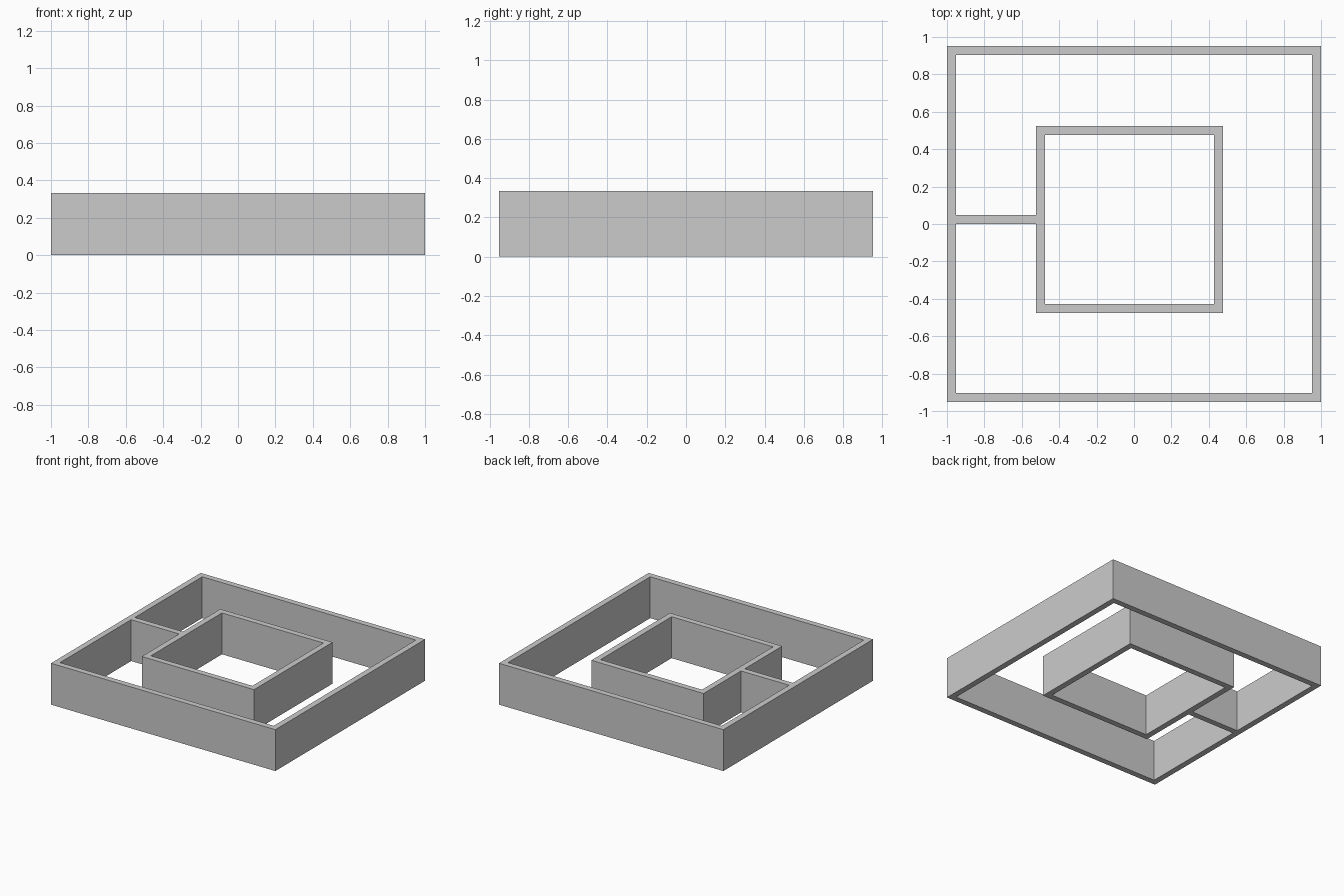
import bpy, bmesh

if "Cube" in bpy.data.objects:
    bpy.data.objects.remove(bpy.data.objects["Cube"])

U = 1 / 21        # wall thickness, used as the layout module
H = 7 * U         # wall height


def make_object(name, bm):
    bmesh.ops.recalc_face_normals(bm, faces=bm.faces)
    mesh = bpy.data.meshes.new(name)
    bm.to_mesh(mesh)
    bm.free()
    obj = bpy.data.objects.new(name, mesh)
    bpy.context.collection.objects.link(obj)
    return obj


def rect(bm, x0, x1, y0, y1, z):
    return [bm.verts.new((x * U, y * U, z))
            for x, y in ((x0, y0), (x1, y0), (x1, y1), (x0, y1))]


def wall_ring(name, x0, x1, y0, y1):
    """Rectangular wall, open at top and bottom, one module thick."""
    bm = bmesh.new()
    loops = [rect(bm, x0, x1, y0, y1, 0),
             rect(bm, x0, x1, y0, y1, H),
             rect(bm, x0 + 1, x1 - 1, y0 + 1, y1 - 1, H),
             rect(bm, x0 + 1, x1 - 1, y0 + 1, y1 - 1, 0)]
    for a, b in zip(loops, loops[1:] + loops[:1]):
        for i in range(4):
            j = (i + 1) % 4
            bm.faces.new((a[i], a[j], b[j], b[i]))
    return make_object(name, bm)


def wall_bar(name, x0, x1, y0, y1):
    """Straight wall; its ends butt against the neighbouring walls."""
    bm = bmesh.new()
    a, b = rect(bm, x0, x1, y0, y1, 0), rect(bm, x0, x1, y0, y1, H)
    bm.faces.new(a)
    bm.faces.new(b)
    for i in range(4):
        j = (i + 1) % 4
        bm.faces.new((a[i], a[j], b[j], b[i]))
    return make_object(name, bm)


# Outer enclosure, offset inner square, and the wall linking them
wall_ring("outer_wall", -21, 21, -20, 20)
wall_ring("inner_wall", -11, 10, -10, 11)
wall_bar("connecting_wall", -20, -11, 0, 1)
